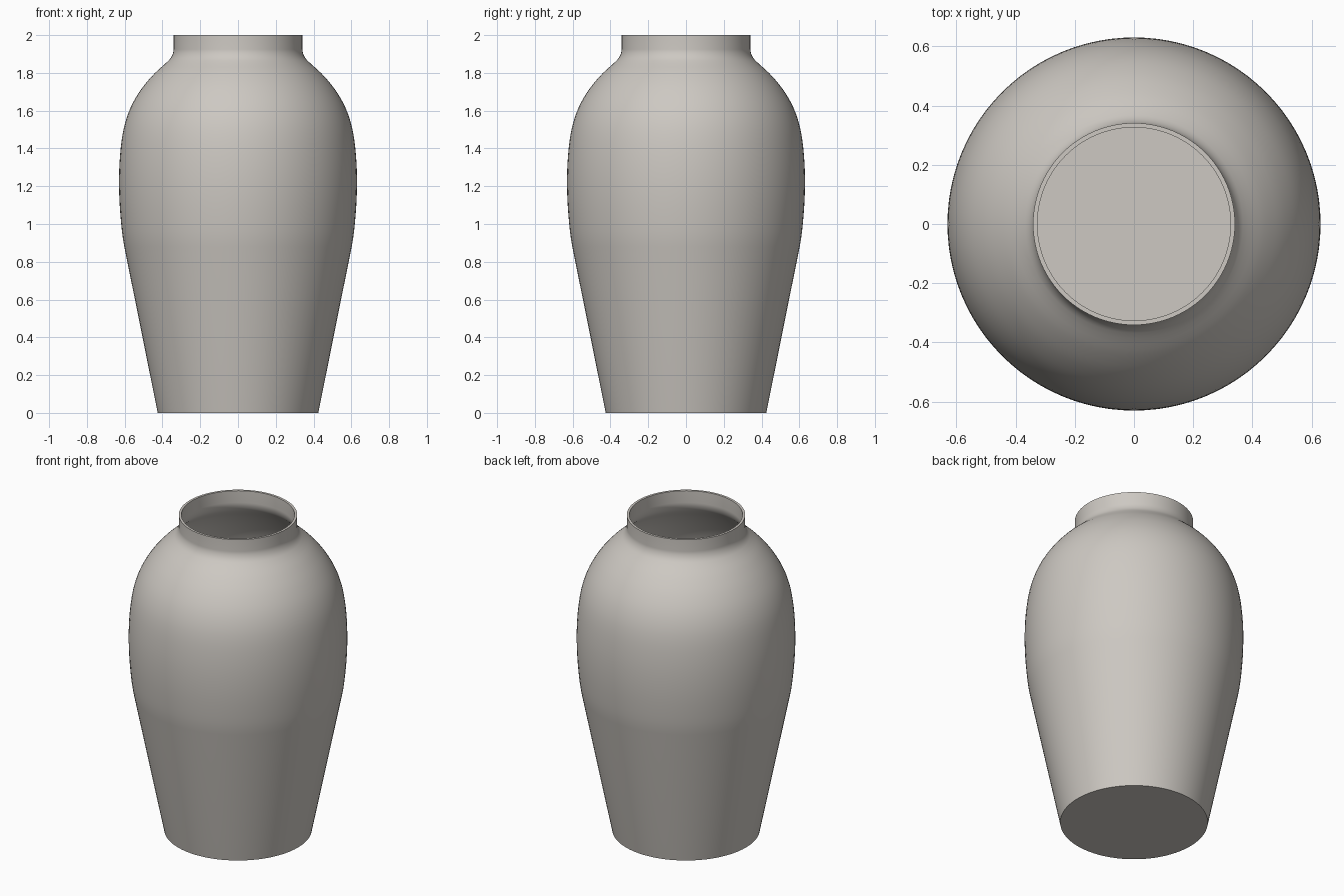
import bpy, bmesh, math
from mathutils import Vector

if "Cube" in bpy.data.objects:
    bpy.data.objects.remove(bpy.data.objects["Cube"])

SEGMENTS = 96
WALL = 0.015

# Outer silhouette (radius, height): tapered foot, belly, shoulder, collar
belly = [Vector(p) for p in [
    (0.425, 0.0), (0.602, 0.88), (0.622, 1.04), (0.63, 1.21), (0.624, 1.37),
    (0.604, 1.51), (0.567, 1.62), (0.51, 1.717), (0.442, 1.797),
    (0.368, 1.865), (0.349, 1.892), (0.341, 1.925), (0.341, 2.0)]]


def smooth_curve(pts, steps=4):
    """Catmull-Rom through the points; first and last spans stay straight."""
    out = [pts[0]]
    for i in range(1, len(pts) - 2):
        a, b, c, d = pts[i - 1:i + 3]
        length = (c - b).length
        t0 = (c - a).normalized() * length
        t1 = (d - b).normalized() * length
        if i == 1:
            t0 = (b - a).normalized() * length
        if i == len(pts) - 3:
            t1 = (d - c).normalized() * length
        for k in range(steps):
            t = k / steps
            out.append((2*t**3 - 3*t**2 + 1) * b + (t**3 - 2*t**2 + t) * t0
                       + (3*t**2 - 2*t**3) * c + (t**3 - t**2) * t1)
    return out + pts[-2:]


def offset_inward(pts, dist):
    """Shift the silhouette toward the inside for the inner wall."""
    out = []
    for i, p in enumerate(pts):
        d = (pts[min(i + 1, len(pts) - 1)] - pts[max(i - 1, 0)]).normalized()
        out.append(p + Vector((-d.y, d.x)) * dist)
    out[0].y = dist
    out[-1].y = pts[-1].y
    return out


def lathe(name, profile, material):
    bm = bmesh.new()
    verts = [bm.verts.new((p[0], 0, p[1])) for p in profile]
    edges = [bm.edges.new(pair) for pair in zip(verts, verts[1:])]
    bmesh.ops.spin(bm, geom=verts + edges, cent=(0, 0, 0), axis=(0, 0, 1),
                   angle=math.tau, steps=SEGMENTS, use_duplicate=False)
    bmesh.ops.remove_doubles(bm, verts=bm.verts, dist=1e-5)
    bmesh.ops.recalc_face_normals(bm, faces=bm.faces)
    mesh = bpy.data.meshes.new(name)
    bm.to_mesh(mesh)
    bm.free()
    mesh.materials.append(material)
    obj = bpy.data.objects.new(name, mesh)
    bpy.context.collection.objects.link(obj)
    bpy.context.view_layer.objects.active = obj
    obj.select_set(True)
    bpy.ops.object.shade_smooth_by_angle(angle=math.radians(35))
    return obj


clay = bpy.data.materials.new("warm grey clay")
clay.diffuse_color = (0.61, 0.58, 0.54, 1)
clay.use_nodes = True
clay.node_tree.nodes["Principled BSDF"].inputs["Base Color"].default_value = clay.diffuse_color

# Closed vase wall: underside, outside, rim, inside, inner floor
outer = smooth_curve(belly)
inner = offset_inward(outer, WALL)
lathe("vase", [(0, 0)] + outer + inner[::-1] + [(0, WALL)], clay)
